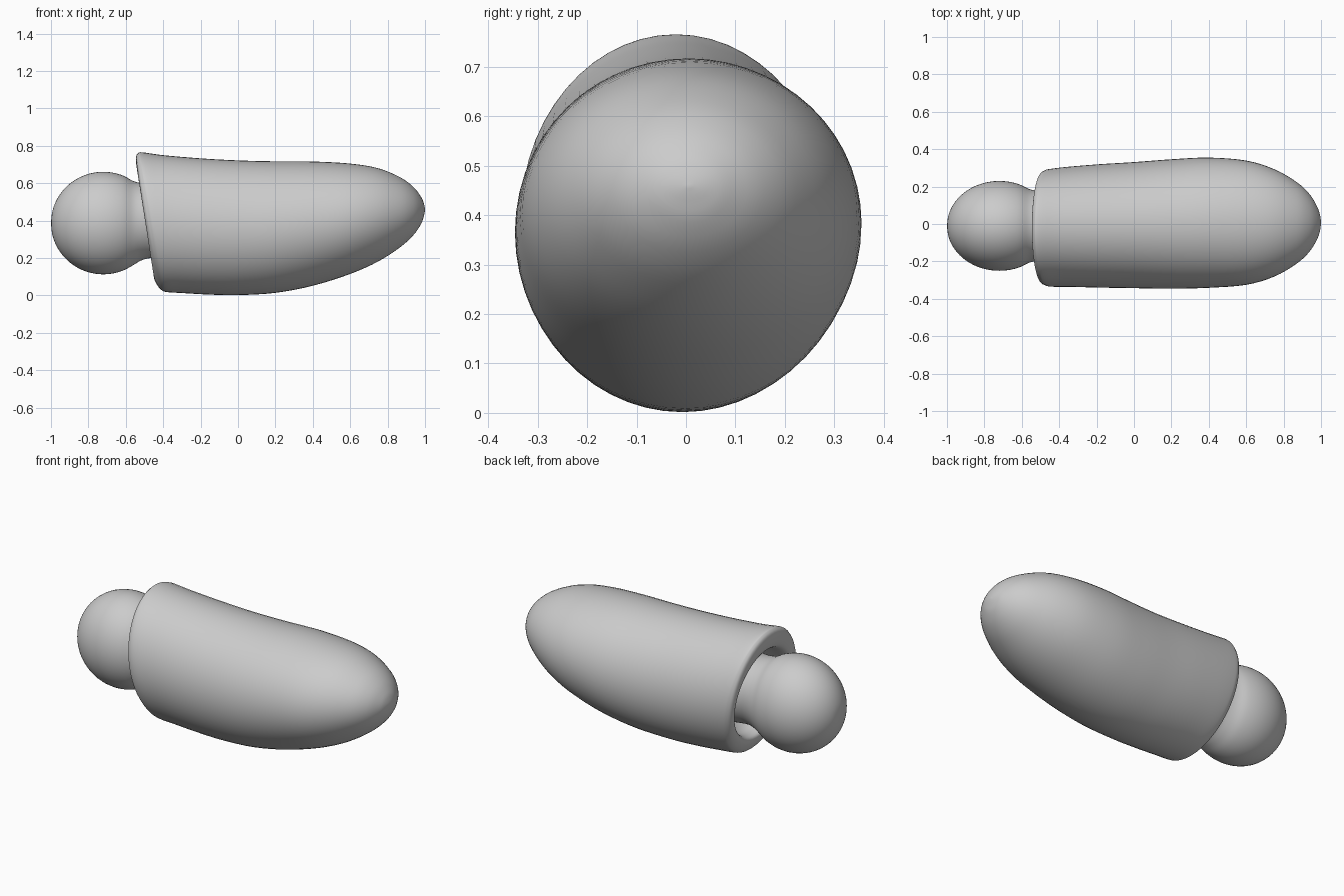
import bpy, bmesh, math
from mathutils import Vector

cube = bpy.data.objects.get("Cube")
if cube:
    bpy.data.objects.remove(cube)

grey = bpy.data.materials.new("plain grey")
grey.use_nodes = True
colour = (0.6, 0.6, 0.6, 1)
grey.diffuse_color = colour
grey.node_tree.nodes["Principled BSDF"].inputs["Base Color"].default_value = colour

SEGMENTS = 56
STEPS = 4


def spline(stations):
    """Smooth curve through every station, several steps between each pair."""
    pts = [Vector(s) for s in stations]
    pts = [pts[0]] + pts + [pts[-1]]
    out = []
    for a, b, c, d in zip(pts, pts[1:], pts[2:], pts[3:]):
        for i in range(STEPS):
            t = i / STEPS
            out.append(b + (c - a) * (t / 2)
                       + (a * 2 - b * 5 + c * 4 - d) * (t * t / 2)
                       + (b * 3 - a - c * 3 + d) * (t ** 3 / 2))
    return out + [pts[-1]]


def loft(name, stations):
    """Skin oval rings given as top x, top z, bottom x, bottom z, half width, centre y."""
    bm = bmesh.new()
    rings = []
    for xt, zt, xb, zb, w, y in spline(stations):
        ring = []
        for i in range(SEGMENTS):
            a = math.tau * i / SEGMENTS
            up = (1 + math.cos(a)) / 2
            ring.append(bm.verts.new((xb + (xt - xb) * up, y + w * math.sin(a),
                                      zb + (zt - zb) * up)))
        rings.append(ring)
    for r, s in zip(rings, rings[1:]):
        for i in range(SEGMENTS):
            j = (i + 1) % SEGMENTS
            bm.faces.new((r[i], r[j], s[j], s[i]))
    bmesh.ops.remove_doubles(bm, verts=bm.verts, dist=0.0005)
    bmesh.ops.recalc_face_normals(bm, faces=bm.faces)
    for f in bm.faces:
        f.smooth = True
    mesh = bpy.data.meshes.new(name)
    bm.to_mesh(mesh)
    bm.free()
    mesh.materials.append(grey)
    obj = bpy.data.objects.new(name, mesh)
    bpy.context.collection.objects.link(obj)
    return obj


# Long rounded sleeve: socket wall, rolled rim, then the outer body to the tip
loft("sleeve", [
    (-0.34, 0.60, -0.30, 0.20, 0.19, -0.01),
    (-0.44, 0.63, -0.37, 0.14, 0.23, -0.01),
    (-0.515, 0.645, -0.435, 0.125, 0.245, -0.015),
    (-0.54, 0.68, -0.45, 0.10, 0.265, -0.015),
    (-0.546, 0.735, -0.435, 0.06, 0.295, -0.02),
    (-0.535, 0.76, -0.41, 0.03, 0.308, -0.02),
    (-0.51, 0.765, -0.38, 0.018, 0.315, -0.02),
    (-0.40, 0.75, -0.30, 0.013, 0.321, -0.015),
    (-0.20, 0.733, -0.16, 0.005, 0.33, -0.01),
    (0.0, 0.722, 0.0, 0.002, 0.337, -0.006),
    (0.2, 0.717, 0.2, 0.014, 0.346, 0.0),
    (0.4, 0.716, 0.4, 0.052, 0.348, 0.007),
    (0.6, 0.705, 0.6, 0.115, 0.332, 0.007),
    (0.75, 0.68, 0.75, 0.182, 0.287, 0.006),
    (0.87, 0.63, 0.87, 0.26, 0.218, 0.006),
    (0.94, 0.578, 0.94, 0.325, 0.152, 0.006),
    (0.98, 0.525, 0.98, 0.385, 0.085, 0.006),
    (0.995, 0.487, 0.995, 0.43, 0.04, 0.006),
    (1.0, 0.458, 1.0, 0.458, 0.0, 0.006),
])

# Ball with a short neck that flares out inside the sleeve
ball = []
for k in range(11):
    a = math.radians(12.5 * k)
    x, r = -0.72 - 0.28 * math.cos(a), math.sin(a)
    ball.append((x, 0.387 + 0.274 * r, x, 0.387 - 0.274 * r, 0.24 * r, -0.01))
ball += [
    (-0.51, 0.60, -0.51, 0.19, 0.187, -0.01),
    (-0.44, 0.598, -0.44, 0.20, 0.185, -0.01),
    (-0.30, 0.62, -0.28, 0.18, 0.21, -0.01),
]
loft("ball_and_neck", ball)
